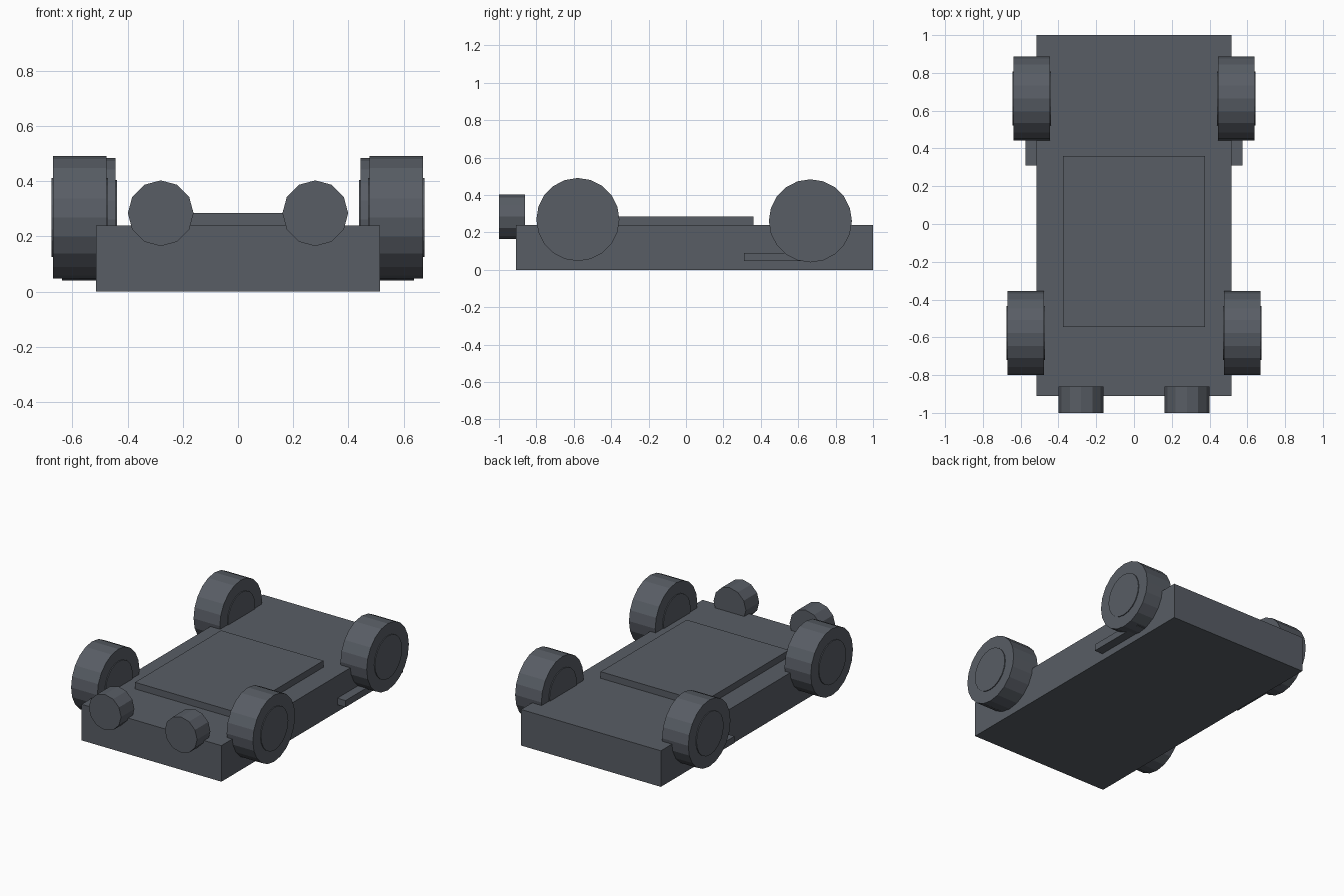
import bpy, math

if "Cube" in bpy.data.objects:
    bpy.data.objects.remove(bpy.data.objects["Cube"])

grey = bpy.data.materials.new("slate grey")
grey.diffuse_color = (0.098, 0.110, 0.130, 1)
grey.use_nodes = True
grey.node_tree.nodes["Principled BSDF"].inputs["Base Color"].default_value = grey.diffuse_color


def finish(name):
    ob = bpy.context.object
    ob.name = name
    ob.data.materials.append(grey)
    return ob


def box(name, x0, x1, y0, y1, z0, z1):
    bpy.ops.mesh.primitive_cube_add(size=1, location=((x0 + x1) / 2, (y0 + y1) / 2, (z0 + z1) / 2))
    bpy.context.object.scale = (x1 - x0, y1 - y0, z1 - z0)
    bpy.ops.object.transform_apply(location=False, rotation=False, scale=True)
    return finish(name)


def cylinder(name, loc, radius, depth, sides, rot):
    bpy.ops.mesh.primitive_cylinder_add(vertices=sides, radius=radius, depth=depth,
                                        location=loc, rotation=rot)
    return finish(name)


# Chassis slab and raised deck plate
box("body", -0.515, 0.515, -0.91, 1.0, 0, 0.24)
box("deck_plate", -0.377, 0.377, -0.545, 0.36, 0.23, 0.284)

ACROSS = (0, math.pi / 2, 0)
ALONG = (math.pi / 2, 0, 0)

for side, s in (("left", -1), ("right", 1)):
    # Wheels with hubs standing slightly proud on both faces
    for end, x, y, z in (("front", 0.573, -0.578, 0.269), ("rear", 0.541, 0.665, 0.262)):
        cylinder(f"{end}_wheel_{side}", (s * x, y, z), 0.222, 0.193, 20, ACROSS)
        cylinder(f"{end}_hub_{side}", (s * x, y, z), 0.143, 0.204, 20, ACROSS)
    # Round headlight on the nose
    cylinder(f"headlight_{side}", (s * 0.28, -0.93, 0.284), 0.119, 0.14, 12, ALONG)
    # Low side rail running back behind the rear wheel
    box(f"side_rail_{side}", *sorted((s * 0.50, s * 0.575)), 0.31, 0.72, 0.046, 0.09)
